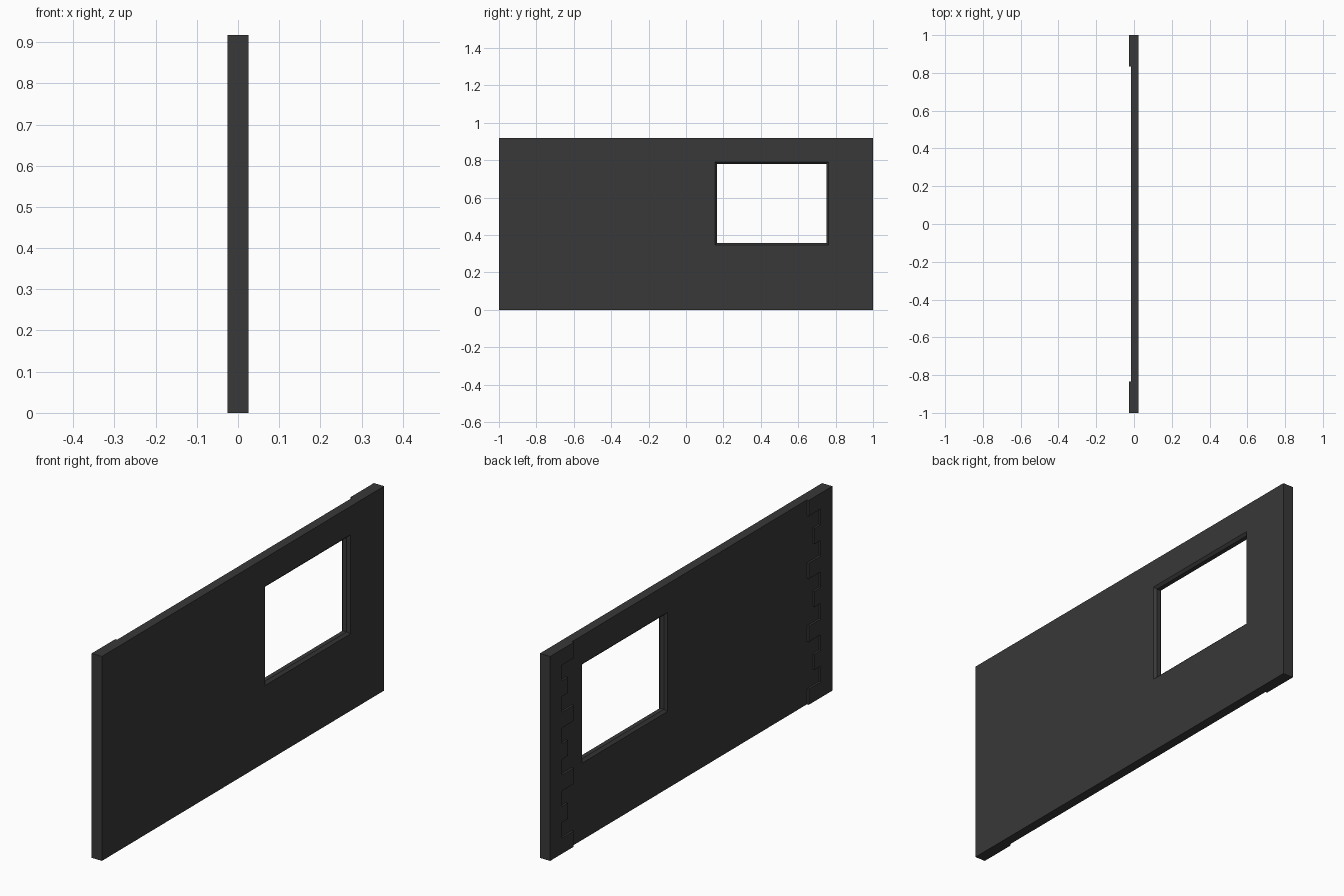
import bpy, bmesh

if "Cube" in bpy.data.objects:
    bpy.data.objects.remove(bpy.data.objects["Cube"])

H = 0.917
FRONT, BACK, RAISED = 0.025, -0.017, -0.026   # x of the wall faces and of the quoins
CHAMFER = 0.011

mat = bpy.data.materials.new("dark_grey")
mat.diffuse_color = (0.04, 0.04, 0.04, 1)
mat.use_nodes = True
mat.node_tree.nodes["Principled BSDF"].inputs["Base Color"].default_value = mat.diffuse_color


def finish(bm, name):
    bmesh.ops.recalc_face_normals(bm, faces=bm.faces)
    mesh = bpy.data.meshes.new(name)
    bm.to_mesh(mesh)
    bm.free()
    mesh.materials.append(mat)
    obj = bpy.data.objects.new(name, mesh)
    bpy.context.collection.objects.link(obj)
    return obj


def rect(bm, x, y0, y1, z0, z1):
    return [bm.verts.new((x, y, z)) for y, z in ((y0, z0), (y1, z0), (y1, z1), (y0, z1))]


# Wall: closed chain of rectangular loops, giving a window with chamfered edges
def wall_panel():
    bm = bmesh.new()
    win = (0.166, 0.75, 0.356, 0.779)
    c = CHAMFER
    flare = (win[0] - c, win[1] + c, win[2] - c, win[3] + c)
    full = (-1, 1, 0, H)
    loops = [rect(bm, x, *r) for x, r in (
        (FRONT, full), (FRONT, flare), (FRONT - c, win),
        (BACK + c, win), (BACK, flare), (BACK, full))]
    for a, b in zip(loops, loops[1:] + loops[:1]):
        for i in range(4):
            j = (i + 1) % 4
            bm.faces.new((a[i], a[j], b[j], b[i]))
    return finish(bm, "window_wall")


# Quoins: toothed outline of alternating stone widths, extruded off the wall face
def quoin_strip(name, side):
    widths = [0.167, 0.083, 0.125, 0.083] * 3 + [0.167]
    row = H / len(widths)
    outline = [(1, H), (1, 0)]
    for i, w in enumerate(widths):
        outline += [(1 - w, i * row), (1 - w, (i + 1) * row)]
    bm = bmesh.new()
    face = bm.faces.new([bm.verts.new((BACK, side * y, z)) for y, z in outline])
    out = bmesh.ops.extrude_face_region(bm, geom=[face], use_keep_orig=True)
    moved = [v for v in out["geom"] if isinstance(v, bmesh.types.BMVert)]
    bmesh.ops.translate(bm, verts=moved, vec=(RAISED - BACK, 0, 0))
    return finish(bm, name)


wall_panel()
quoin_strip("rear_quoins", 1)
quoin_strip("front_quoins", -1)
